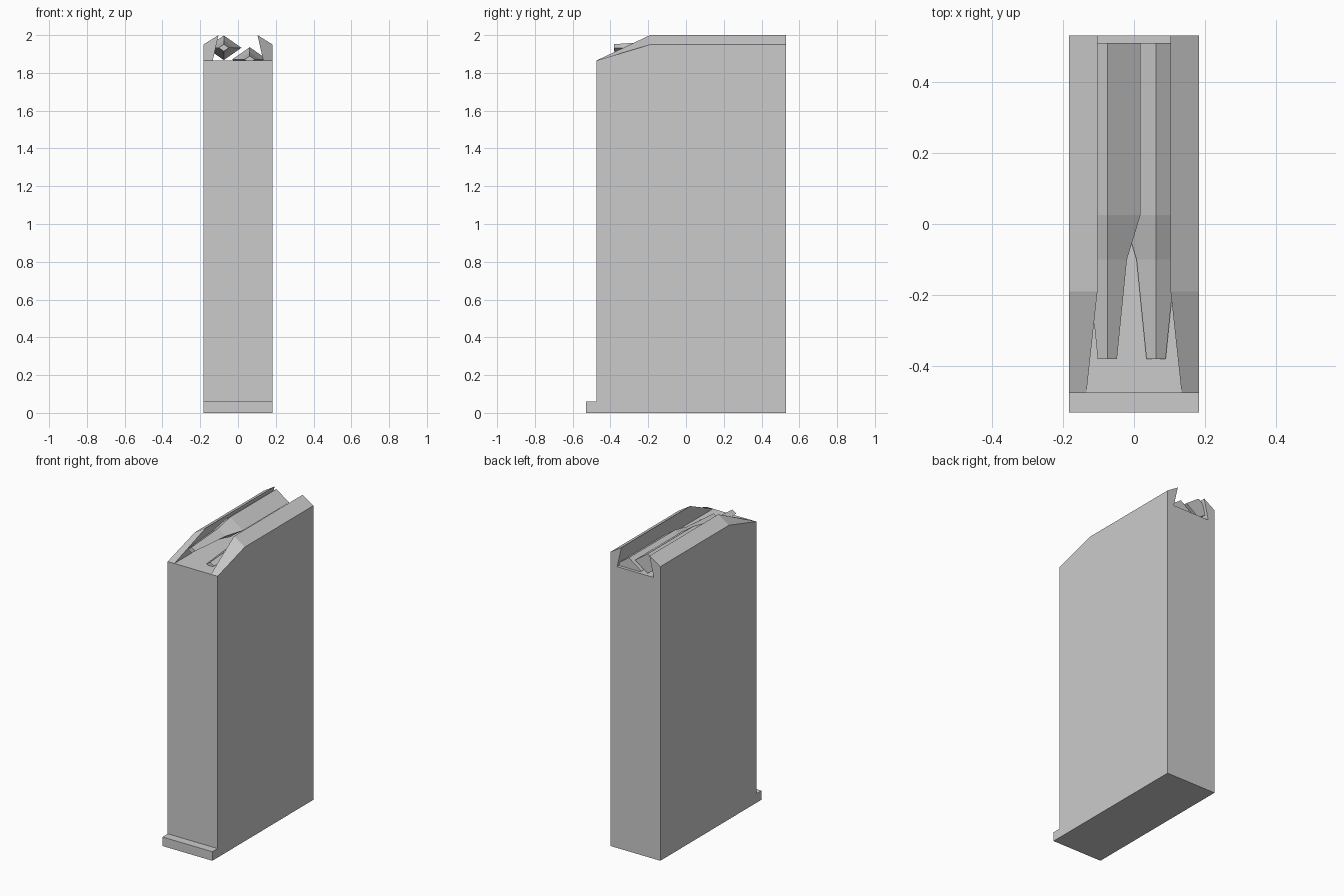
import bpy, bmesh

if "Cube" in bpy.data.objects:
    bpy.data.objects.remove(bpy.data.objects["Cube"])


def make_object(name, bm):
    bmesh.ops.remove_doubles(bm, verts=bm.verts, dist=0.0001)
    bmesh.ops.recalc_face_normals(bm, faces=bm.faces)
    mesh = bpy.data.meshes.new(name)
    bm.to_mesh(mesh)
    bm.free()
    obj = bpy.data.objects.new(name, mesh)
    bpy.context.collection.objects.link(obj)
    return obj


def bridge(bm, a, b):
    n = len(a)
    for i in range(n):
        j = (i + 1) % n
        # collapsed edges become triangles
        corners = []
        for v in (a[i], a[j], b[j], b[i]):
            if all((v.co - c.co).length > 1e-5 for c in corners):
                corners.append(v)
        if len(corners) > 2:
            bm.faces.new(corners)


# Case: half section (x, z) mirrored and lofted along y, lips fade out at the front
def section(bm, y, outer_z, peak):
    half = [(0.183, 0), (0.183, 0.06), (0.183, outer_z), peak, (0.134, 1.865)]
    pts = half + [(-x, z) for x, z in reversed(half)]
    return [bm.verts.new((x, y, z)) for x, z in pts]


bm = bmesh.new()
back = section(bm, 0.53, 1.95, (0.103, 2.0))
bend = section(bm, -0.19, 1.95, (0.103, 2.0))
front = section(bm, -0.475, 1.865, (0.134, 1.865))
bm.faces.new(back)
bridge(bm, back, bend)
bridge(bm, bend, front)
bm.faces.new([front[i] for i in (1, 2, 4, 5, 7, 8)])
# Toe of the base plate
foot = [front[i] for i in (0, 1, 8, 9)]
toe = [bm.verts.new((v.co.x, -0.53, v.co.z)) for v in foot]
bridge(bm, foot, toe)
bm.faces.new(toe)
make_object("magazine_case", bm)


# Cartridges: four-sided diamond rings lofted along y
def cartridge(name, cx, cz):
    bm = bmesh.new()
    rings = []
    for y, r in ((0.51, 0.093), (0.025, 0.093), (-0.10, 0.055), (-0.38, 0.027)):
        h = r * 0.7
        rings.append([bm.verts.new(p) for p in (
            (cx + r, y, cz), (cx, y, cz + h), (cx - r, y, cz), (cx, y, cz - h))])
    for a, b in zip(rings, rings[1:]):
        bridge(bm, a, b)
    bm.faces.new(rings[0])
    bm.faces.new(rings[-1])
    return make_object(name, bm)


cartridge("upper_cartridge", -0.075, 1.933)
cartridge("lower_cartridge", 0.062, 1.871)
